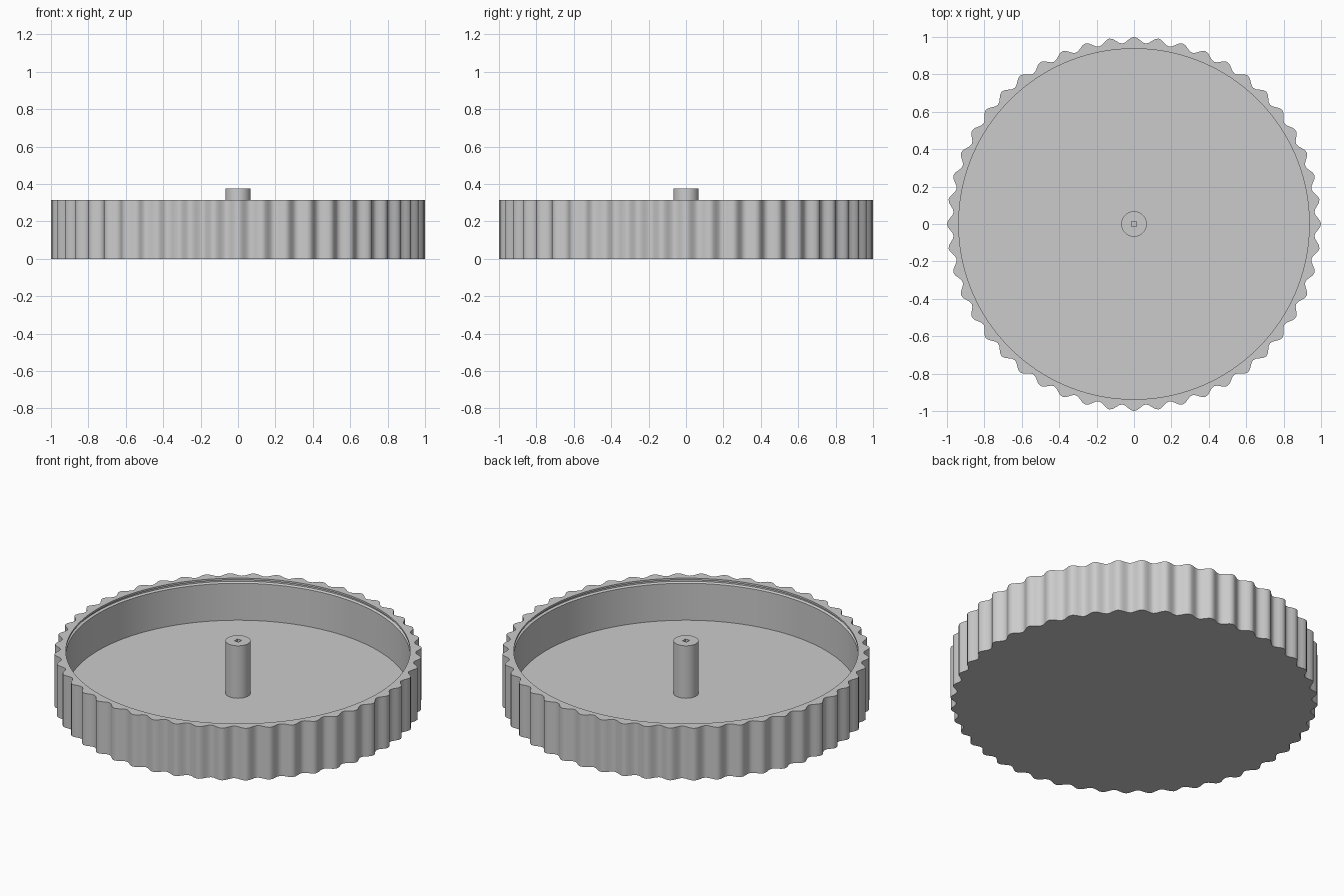
import bpy, bmesh, math

if "Cube" in bpy.data.objects:
    bpy.data.objects.remove(bpy.data.objects["Cube"])


def circle(r):
    return lambda t: r


def scallop(t):
    # 48 rounded grip ridges between radius 0.967 and 1.0
    return 0.9835 + 0.0165 * math.cos(48 * t)


def square(half):
    return lambda t: half / max(abs(math.cos(t)), abs(math.sin(t)))


def ring_loft(name, rings, count, angle):
    """Bridge closed rings (radius function, z) and cap both ends."""
    bm = bmesh.new()
    loops = []
    for radius, z in rings:
        ts = [2 * math.pi * i / count for i in range(count)]
        loops.append([bm.verts.new((radius(t) * math.cos(t), radius(t) * math.sin(t), z)) for t in ts])
    for a, b in zip(loops, loops[1:]):
        for i in range(count):
            j = (i + 1) % count
            bm.faces.new((a[i], a[j], b[j], b[i]))
    bm.faces.new(loops[0][::-1])
    bm.faces.new(loops[-1])
    bmesh.ops.recalc_face_normals(bm, faces=bm.faces)
    mesh = bpy.data.meshes.new(name)
    bm.to_mesh(mesh)
    bm.free()
    obj = bpy.data.objects.new(name, mesh)
    bpy.context.collection.objects.link(obj)
    bpy.context.view_layer.objects.active = obj
    obj.select_set(True)
    bpy.ops.object.shade_smooth_by_angle(angle=math.radians(angle))
    obj.select_set(False)
    return obj


FLOOR, RIM, TOP = 0.06, 0.313, 0.375

# Ridged cup: flat base, scalloped wall, snap groove just under the rim
ring_loft("ridged_cup", [
    (scallop, 0), (scallop, RIM),
    (circle(0.937), RIM), (circle(0.937), 0.302),
    (circle(0.95), 0.296), (circle(0.95), 0.288),
    (circle(0.937), 0.282), (circle(0.937), FLOOR),
], 48 * 8, 35)

# Centre post with a small square socket in its top
ring_loft("centre_post", [
    (circle(0.068), FLOOR - 0.01), (circle(0.068), TOP),
    (square(0.014), TOP), (square(0.014), 0.2),
], 64, 35)
